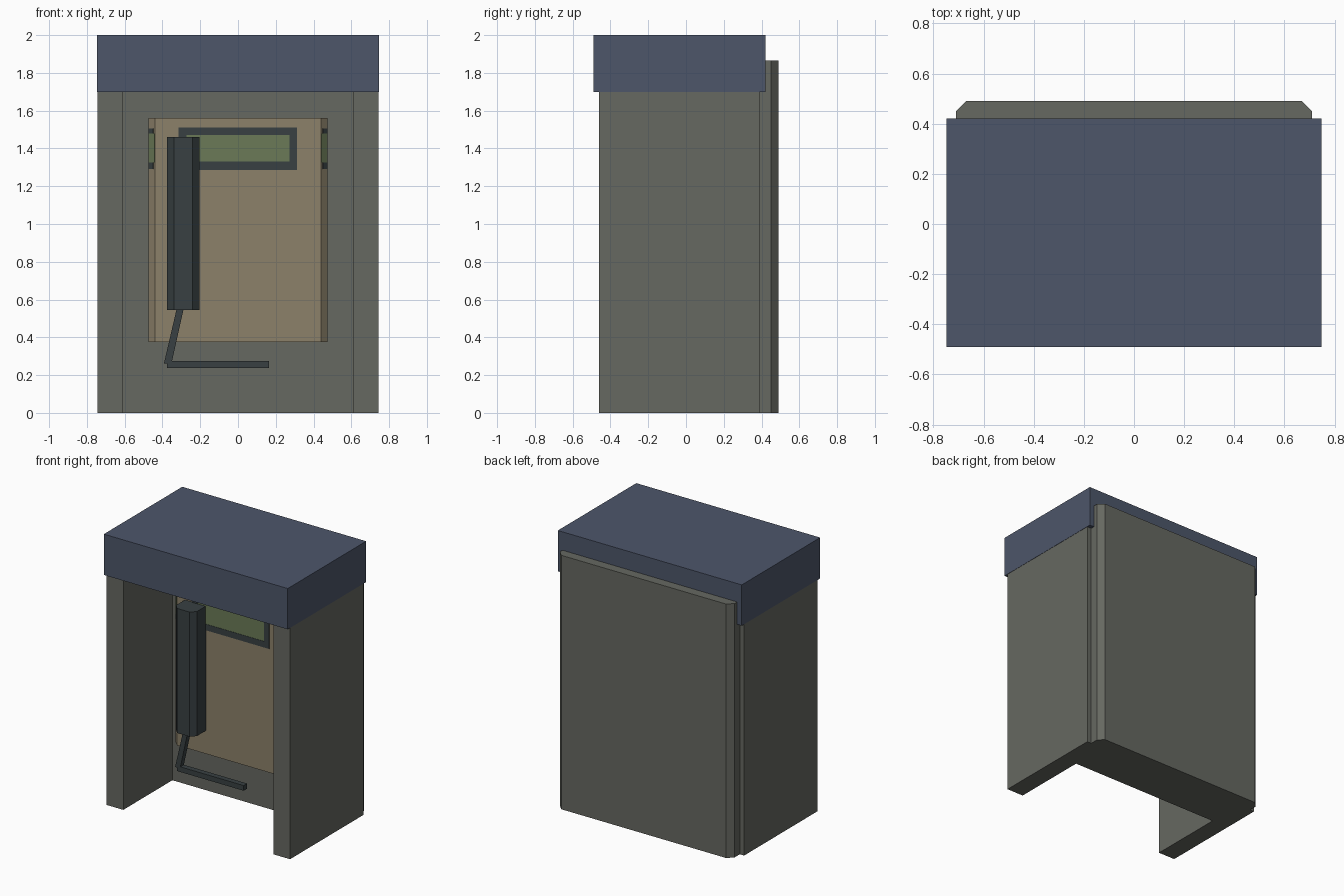
import bpy
import bmesh
from mathutils import Vector

cube = bpy.data.objects.get("Cube")
if cube:
    bpy.data.objects.remove(cube, do_unlink=True)


def srgb(r, g, b):
    """8-bit display colour to linear RGBA."""
    conv = lambda c: c / 12.92 if c <= 0.04045 else ((c + 0.055) / 1.055) ** 2.4
    return tuple(conv(c / 255) for c in (r, g, b)) + (1.0,)


def material(name, colour):
    mat = bpy.data.materials.new(name)
    mat.use_nodes = True
    mat.diffuse_color = colour
    mat.node_tree.nodes["Principled BSDF"].inputs["Base Color"].default_value = colour
    return mat


GREY = material("warm grey", srgb(102, 104, 97))
BLUE = material("slate blue", srgb(77, 86, 106))
TAN = material("tan", srgb(140, 129, 106))
DARK = material("charcoal", srgb(56, 64, 66))
GREEN = material("moss green", srgb(107, 122, 87))


def prism(name, outline, bottom, top, mat):
    """Extrude an outline in the ground plane between two heights."""
    bm = bmesh.new()
    face = bm.faces.new([bm.verts.new((x, y, bottom)) for x, y in outline])
    ext = bmesh.ops.extrude_face_region(bm, geom=[face])
    moved = [v for v in ext["geom"] if isinstance(v, bmesh.types.BMVert)]
    bmesh.ops.translate(bm, verts=moved, vec=(0, 0, top - bottom))
    bmesh.ops.recalc_face_normals(bm, faces=bm.faces)
    mesh = bpy.data.meshes.new(name)
    bm.to_mesh(mesh)
    bm.free()
    mesh.materials.append(mat)
    obj = bpy.data.objects.new(name, mesh)
    bpy.context.collection.objects.link(obj)
    return obj


def box(name, x0, x1, y0, y1, z0, z1, mat):
    return prism(name, [(x0, y0), (x1, y0), (x1, y1), (x0, y1)], z0, z1, mat)


def chamfered(name, x0, x1, front, back, cut, z0, z1, mat):
    """Box whose two upright front edges are cut at 45 degrees."""
    outline = [(x0, back), (x0, front + cut), (x0 + cut, front),
               (x1 - cut, front), (x1, front + cut), (x1, back)]
    return prism(name, outline, z0, z1, mat)


# Booth shell: two side walls and a thick back with chamfered rear corners
half = [(0.61, 0.11), (0.61, -0.46), (0.745, -0.46), (0.745, 0.39),
        (0.71, 0.39), (0.71, 0.45), (0.67, 0.49)]
shell = half + [(-x, y) for x, y in reversed(half)]
prism("booth_shell", shell, 0, 1.865, GREY)

# Roof block, a hair wider than the walls
box("roof", -0.747, 0.747, -0.49, 0.42, 1.70, 2.0, BLUE)

# Telephone body on the back wall
FRONT, CUT = -0.08, 0.033
chamfered("phone_body", -0.473, 0.473, FRONT, 0.12, CUT, 0.375, 1.56, TAN)

# Display: green plate with a dark frame
box("display_panel", -0.28, 0.28, FRONT - 0.003, FRONT + 0.003, 1.32, 1.48, GREEN)
for name, z0, z1 in (("bottom", 1.285, 1.33), ("top", 1.472, 1.51)):
    box("display_frame_" + name, -0.315, 0.312, FRONT - 0.005, FRONT + 0.003, z0, z1, DARK)
for name, x0, x1 in (("right", -0.315, -0.272), ("left", 0.272, 0.312)):
    box("display_frame_" + name, x0, x1, FRONT - 0.005, FRONT + 0.003, 1.33, 1.472, DARK)


# The band continues on the chamfered edges of the phone
def edge_plate(name, side, start, end, z0, z1, mat):
    a = Vector((side * (0.473 - CUT), FRONT))
    b = Vector((side * 0.473, FRONT + CUT))
    out = Vector((side, -1)).normalized() * 0.003
    p, q = a.lerp(b, start), a.lerp(b, end)
    prism(name, [p + out, q + out, q - out, p - out], z0, z1, mat)


for label, side in (("left", 1), ("right", -1)):
    edge_plate("edge_band_" + label, side, 0, 1, 1.325, 1.48, GREEN)
    edge_plate("edge_mark_low_" + label, side, 0.2, 1, 1.29, 1.325, DARK)
    edge_plate("edge_mark_high_" + label, side, 0.2, 1, 1.48, 1.505, DARK)

# Handset hanging on the phone
chamfered("handset", -0.375, -0.205, -0.22, FRONT, 0.035, 0.545, 1.46, DARK)


# Cord: a slanted bar, then a level bar
def cord_bar(name, corners):
    obj = prism(name, [(x, z) for x, z in corners], -0.17, -0.13, DARK)
    for v in obj.data.vertices:
        x, z, y = v.co
        v.co = (x, y, z)
    obj.data.flip_normals()


cord_bar("cord_upper", [(-0.325, 0.55), (-0.288, 0.55), (-0.352, 0.262), (-0.392, 0.262)])
cord_bar("cord_lower", [(-0.376, 0.237), (0.165, 0.237), (0.165, 0.275), (-0.376, 0.275)])
